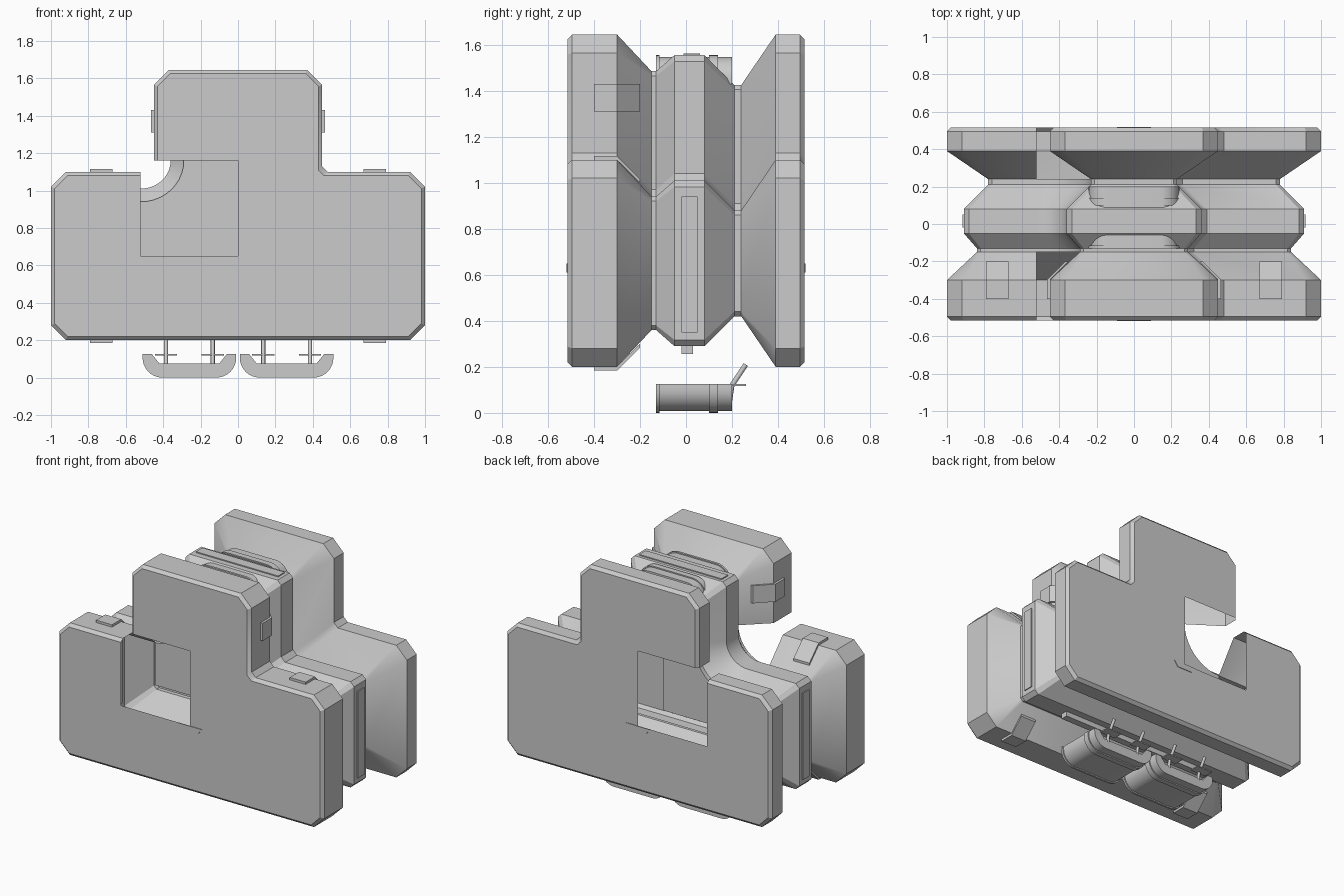
import bpy, bmesh, math
from mathutils import Vector

cube = bpy.data.objects.get("Cube")
if cube:
    bpy.data.objects.remove(cube)

grey = bpy.data.materials.new("light_grey")
grey.use_nodes = True
grey.diffuse_color = (0.6, 0.6, 0.6, 1)
grey.node_tree.nodes["Principled BSDF"].inputs["Base Color"].default_value = (0.6, 0.6, 0.6, 1)


def finish(name, bm, smooth=True):
    bmesh.ops.recalc_face_normals(bm, faces=bm.faces)
    mesh = bpy.data.meshes.new(name)
    bm.to_mesh(mesh)
    bm.free()
    mesh.materials.append(grey)
    ob = bpy.data.objects.new(name, mesh)
    bpy.context.collection.objects.link(ob)
    if smooth:
        bpy.ops.object.select_all(action="DESELECT")
        ob.select_set(True)
        bpy.context.view_layer.objects.active = ob
        bpy.ops.object.shade_smooth_by_angle(angle=math.radians(30))
    return ob


def prism(name, pts, axis, a, b):
    """Extrude a 2D profile from a to b along axis (0 = x, 1 = y, 2 = z)."""
    bm = bmesh.new()
    rings = []
    for d in (a, b):
        ring = []
        for p in pts:
            co = list(p)
            co.insert(axis, d)
            ring.append(bm.verts.new(co))
        rings.append(ring)
        bm.faces.new(ring)
    n = len(pts)
    for i in range(n):
        j = (i + 1) % n
        bm.faces.new((rings[0][i], rings[0][j], rings[1][j], rings[1][i]))
    return finish(name, bm)


def rect(x0, x1, z0, z1):
    return [(x0, z0), (x1, z0), (x1, z1), (x0, z1)]


# Stepped body outline, shrunk by o; the last ARC + 1 points form the corner fillet
ARC = 10
NOTCH_X, NOTCH_TOP, NOTCH_FLOOR = -0.52, 1.16, 0.65


def outline(o):
    w, t, bot, top, roof = 1 - o, 0.45 - o, 0.2 + o, 1.1 - o, 1.645 - o
    c = max(0.02, 0.08 - 0.586 * o)
    pts = [(-w + c, top), (-w, top - c), (-w, bot + c), (-w + c, bot),
           (w - c, bot), (w, bot + c), (w, top - c), (w - c, top),
           (t + 0.03, top), (t, top + 0.03), (t, roof - c), (t - c, roof),
           (-t + c, roof), (-t, roof - c)]
    for k in range(ARC + 1):
        a = math.pi / 2 * k / ARC
        pts.append((NOTCH_X + (-t - NOTCH_X) * math.cos(a),
                    NOTCH_TOP - (NOTCH_TOP - top) * math.sin(a)))
    return pts


# Body skin: the outline lofted through two wide slabs and a slim core
sections = [(-0.515, 0.02), (-0.495, 0), (-0.3, 0), (-0.15, 0.16), (-0.13, 0.16),
            (-0.05, 0.09), (0.08, 0.09), (0.21, 0.22), (0.24, 0.22),
            (0.39, 0), (0.495, 0), (0.515, 0.02)]
CORE = (3, 8)
bm = bmesh.new()
rings = [[bm.verts.new((x, y, z)) for x, z in outline(o)] for y, o in sections]
n = len(rings[0])
first = n - ARC - 1
for r in range(len(rings) - 1):
    in_core = CORE[0] <= r < CORE[1]
    for i in range(n):
        if first <= i < n - 1 and not in_core:
            continue
        j = (i + 1) % n
        bm.faces.new((rings[r][i], rings[r][j], rings[r + 1][j], rings[r + 1][i]))


def notch_corners(y):
    return [bm.verts.new(p) for p in ((0, y, NOTCH_TOP), (0, y, NOTCH_FLOOR),
                                      (NOTCH_X, y, NOTCH_FLOOR))]


for r in (0, len(rings) - 1):      # outer faces with the open square notch
    bm.faces.new(rings[r][:first + 1] + notch_corners(sections[r][0]) + [rings[r][-1]])
for r in CORE:                     # core walls seen through the notch
    bm.faces.new(rings[r][first:] + notch_corners(sections[r][0])[::-1])
bmesh.ops.delete(bm, geom=[v for v in bm.verts if not v.link_faces], context="VERTS")
finish("body_skin", bm)

# Latch plates wrapped over the front slab edge
th = 0.016


def latch(sign, base):
    path = [(-0.4, 0), (-0.3, 0), (-0.2, -0.1)]
    return ([(y, base + sign * d) for y, d in path]
            + [(y, base + sign * (d + th)) for y, d in reversed(path)])


for side, s in (("left", 1), ("right", -1)):
    prism("top_latch_" + side, latch(1, 1.1), 0, s * 0.67, s * 0.79)
    prism("bottom_latch_" + side, latch(-1, 0.2), 0, s * 0.67, s * 0.79)
    prism("tower_latch_" + side, [(x, y) for y, x in latch(s, s * 0.45)], 2, 1.31, 1.43)
    # Trim strip down each end of the core
    prism("end_strip_" + side, rect(-0.02, 0.05, 0.35, 0.94), 0, s * 0.905, s * 0.917)

prism("tower_top_strip", rect(-0.31, 0.31, -0.01, 0.06), 2, 1.55, 1.562)
prism("bottom_rail", rect(-0.02, 0.03, 0.255, 0.3), 0, -0.6, 0.6)

# Small hinge covers at the inner notch corner
hinge = [(-0.09, 0.65), (-0.06, 0.61), (0.06, 0.61), (0.09, 0.65), (0, 0.65), (0, 0.74)]
prism("front_hinge_cover", hinge[:4], 1, -0.519, -0.513)
prism("back_hinge_cover", hinge[:4], 1, 0.513, 0.519)


# Cradles: rounded trays with a recessed middle
def cradle_profile(cx, z0, flip, grow=0.0):
    pts = []
    for s in (-1, 1):
        arc = []
        for k in range(9):
            a = math.pi / 2 * k / 8
            arc.append((s * (0.145 + (0.105 + grow) * math.cos(a)),
                        0.105 - (0.105 + grow) * math.sin(a)))
        pts += arc if s < 0 else arc[::-1]
    pts = ([(-0.25 - grow, 0.125)] + pts + [(0.25 + grow, 0.125), (0.2, 0.125),
           (0.16, 0.075), (-0.16, 0.075), (-0.2, 0.125)])
    return [(cx + x, z0 + flip * z) for x, z in pts]


def cradle(name, cx, z0, flip):
    prism(name + "_tray", cradle_profile(cx, z0, flip, -0.008), 1, -0.12, 0.2)
    for i, (a, b) in enumerate(((-0.13, -0.115), (0.1, 0.14))):
        prism(name + "_rim_" + str(i), cradle_profile(cx, z0, flip), 1, a, b)


def rod(name, pts, radius):
    cu = bpy.data.curves.new(name, "CURVE")
    cu.dimensions = "3D"
    cu.bevel_depth = radius
    cu.bevel_resolution = 2
    sp = cu.splines.new("POLY")
    sp.points.add(len(pts) - 1)
    for p, co in zip(sp.points, pts):
        p.co = (*co, 1)
    cu.materials.append(grey)
    ob = bpy.data.objects.new(name, cu)
    bpy.context.collection.objects.link(ob)


cradle("tower_cradle", 0, 1.555, -1)
for side, s in (("left", 1), ("right", -1)):
    cradle("lower_cradle_" + side, s * 0.26, 0, 1)
    for i, dx in enumerate((-0.125, 0.125)):
        x = s * 0.26 + dx
        rod("hook_%s_%d" % (side, i), [(x, 0.15, 0.02), (x, 0.19, 0.05), (x, 0.2, 0.12),
                                       (x, 0.26, 0.21)], 0.011)
        prism("hook_foot_%s_%d" % (side, i), rect(x - 0.06, x + 0.06, 0.19, 0.26),
              2, 0.117, 0.125)
